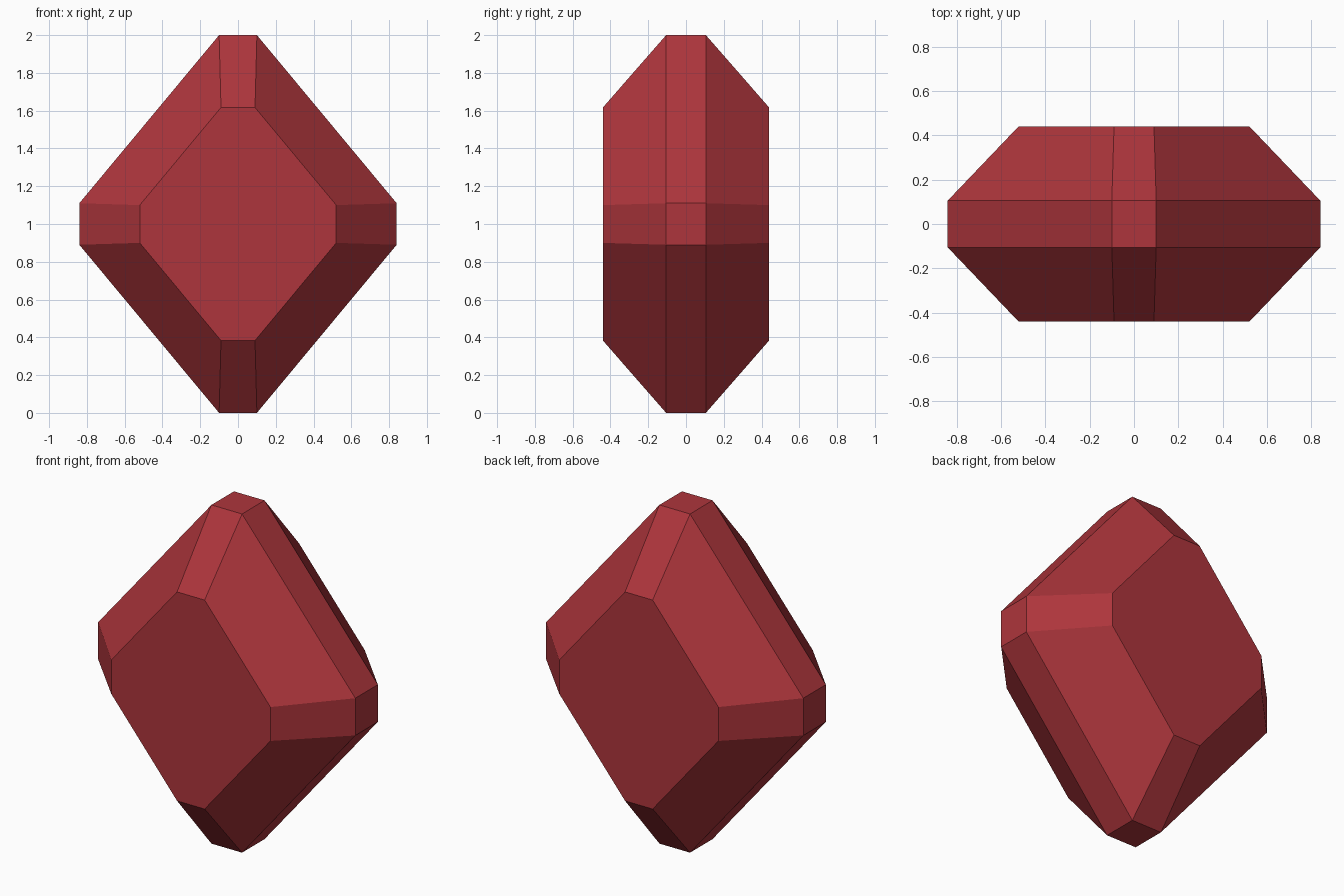
import bpy, bmesh

if "Cube" in bpy.data.objects:
    bpy.data.objects.remove(bpy.data.objects["Cube"])

red = bpy.data.materials.new("gem red")
red.diffuse_color = (0.42, 0.036, 0.045, 1)
red.use_nodes = True
red.node_tree.nodes["Principled BSDF"].inputs["Base Color"].default_value = red.diffuse_color


def octagon(bm, y, top_x, side_x, top_z, side_z):
    """Eight-sided ring, mirrored about the centre (0, 1)."""
    quarter = [(top_x, top_z), (side_x, side_z)]
    pts = quarter + [(x, -z) for x, z in reversed(quarter)]
    pts += [(-x, -z) for x, z in pts]
    return [bm.verts.new((x, y, 1 + z)) for x, z in pts]


# Gem: small flat table, wide girdle, and the same again behind
bm = bmesh.new()
table = (0.09, 0.52, 0.617, 0.10)
girdle = (0.10, 0.84, 1.0, 0.11)
rings = [octagon(bm, y, *size) for y, size in
         [(-0.44, table), (-0.105, girdle), (0.105, girdle), (0.44, table)]]
for a, b in zip(rings, rings[1:]):
    for i in range(8):
        j = (i + 1) % 8
        bm.faces.new((a[i], a[j], b[j], b[i]))
bm.faces.new(rings[0])
bm.faces.new(rings[-1])
bmesh.ops.recalc_face_normals(bm, faces=bm.faces)

mesh = bpy.data.meshes.new("gem")
bm.to_mesh(mesh)
bm.free()
mesh.materials.append(red)
bpy.context.collection.objects.link(bpy.data.objects.new("gem", mesh))
